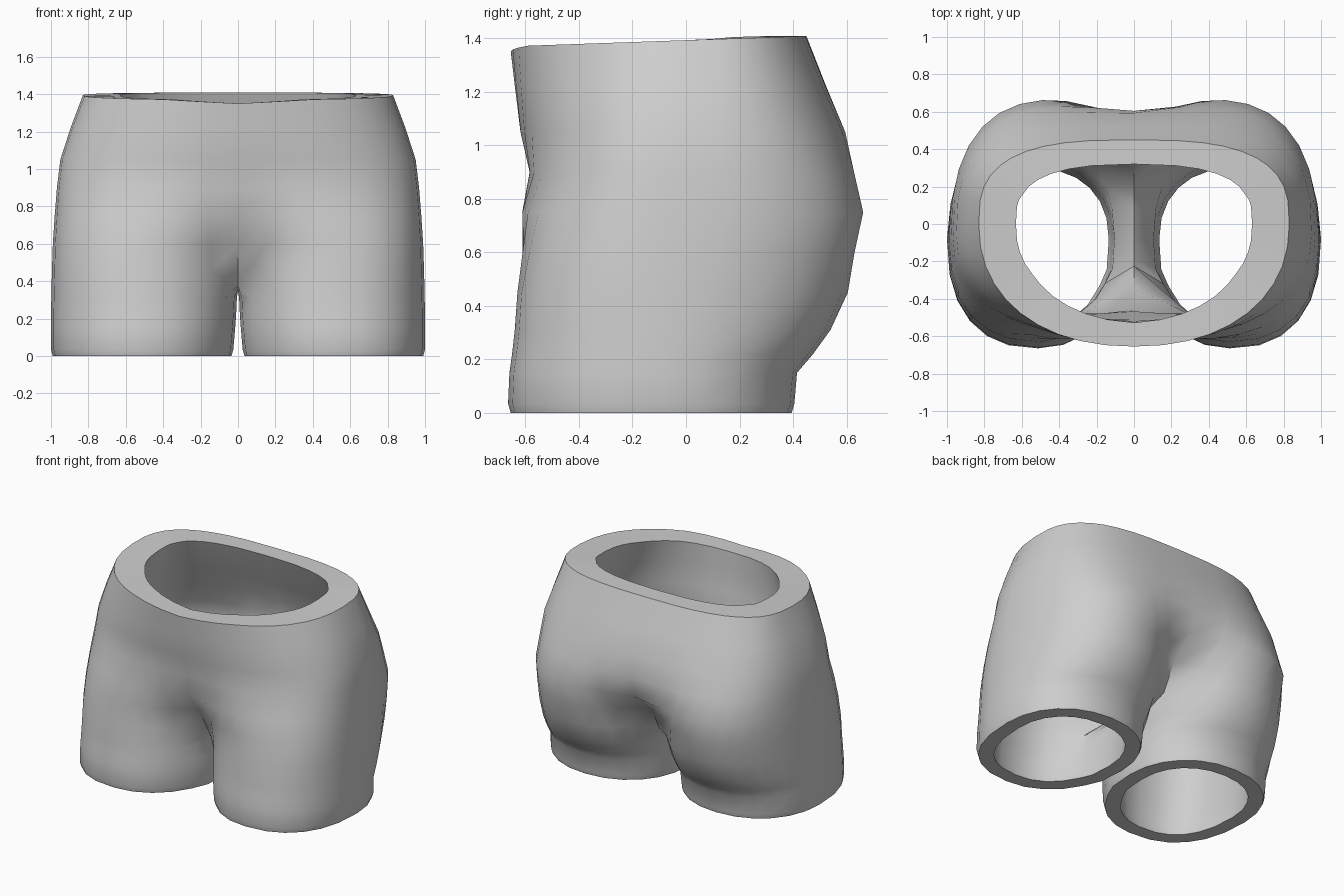
import bpy, bmesh, math
from mathutils import Vector

cube = bpy.data.objects.get("Cube")
if cube:
    bpy.data.objects.remove(cube, do_unlink=True)

ARC = 21      # points from front centre round the side to back centre
RING = 24     # points round a whole leg
CY = -0.08    # depth of the widest point of hips and legs


def oval(angle, cx, cy, half, front, back, powers):
    """Point on a squarish oval with its own front and back reach and roundness."""
    c, s = math.cos(math.radians(angle)), math.sin(math.radians(angle))
    power = powers[s > 0]
    x = cx + half * math.copysign(abs(c) ** (2 / power), c)
    reach = back - cy if s > 0 else cy - front
    return x, cy + reach * math.copysign(abs(s) ** (2 / power), s)


def leg_point(i, inner, outer, front, back):
    """Leg outline, squarest at its outer front corner."""
    angle = -150 + i * 360 / RING
    powers = (2.4 if angle > -90 else 2.1, 2.15)
    return oval(angle, (inner + outer) / 2, CY, (outer - inner) / 2, front, back, powers)


def torso_row(z, width, front, back, split):
    """Half a torso outline, blended from one oval toward two legs."""
    rise = min(1, max(0, (z - 0.9) / 0.5))
    row = []
    for i in range(ARC):
        tx, ty = oval(-90 + i * 180 / (ARC - 1), 0, CY * (1 - rise), width,
                      front, back, (2.2, 2.9))
        lx, ly = leg_point(i, 0, width, front, back)
        x, y = tx + (lx - tx) * split, ty + (ly - ty) * split
        row.append(Vector((0 if i in (0, ARC - 1) else x, y, z)))
    return row


def crotch_row(z, width, front, back):
    """Leg outline whose inner side is a saddle on the centre line."""
    row = []
    for i in range(RING):
        x, y = leg_point(i, 0, width, front, back)
        if 0 < i < ARC - 1:
            row.append(Vector((x, y, z)))
        else:
            y = (y - CY) * (0.8 if y < CY else 1.05)
            row.append(Vector((0, CY + y, 0.35 + 0.5 * y * y)))
    return row


def leg_row(z, inner, outer, front, back):
    return [Vector((*leg_point(i, inner, outer, front, back), z)) for i in range(RING)]


# Outline rows from waist to hem
rows = [torso_row(*r) for r in (
    (1.4, 0.83, -0.655, 0.45, 0),
    (1.22, 0.895, -0.645, 0.53, 0.02),
    (1.05, 0.95, -0.632, 0.61, 0.05),
    (0.9, 0.968, -0.615, 0.665, 0.17),
    (0.75, 0.98, -0.655, 0.71, 0.36),
    (0.6, 0.99, -0.635, 0.655, 0.75))]
rows.append(crotch_row(0.45, 0.995, -0.63, 0.605))
rows += [leg_row(*r) for r in (
    (0.31, 0.006, 0.998, -0.64, 0.54),
    (0.22, 0.01, 1, -0.65, 0.475),
    (0.15, 0.015, 1, -0.66, 0.415),
    (0.035, 0.025, 1, -0.665, 0.405),
    (0, 0.035, 0.99, -0.655, 0.395))]

# Waist edge tilts up to the back and dips at the front centre
for p in rows[0]:
    dip = max(0, 1 - abs(p.x) / 0.4) * 0.02 if p.y < 0 else 0
    p.z = 1.393 + 0.035 * p.y - dip

# Outer skin, both halves
bm = bmesh.new()
for side in (1, -1):
    grid = [[bm.verts.new((p.x * side, p.y, p.z)) for p in row] for row in rows]
    for a, b in zip(grid, grid[1:]):
        closed = len(a) == RING
        for i in range(RING if closed else ARC - 1):
            j = (i + 1) % RING
            quad = [b[i], b[j], a[j], a[i]]
            bm.faces.new(quad if side > 0 else quad[::-1])
bmesh.ops.remove_doubles(bm, verts=bm.verts[:], dist=0.0005)
bm.normal_update()

# Inner lining, thicker toward the waist, joined by flat rims
outer_faces = bm.faces[:]
rim_edges = [e for e in bm.edges if e.is_boundary]
rim_verts = {v for e in rim_edges for v in e.verts}
lining = {}
for v in bm.verts[:]:
    n = v.normal.copy()
    high = min(1, max(0, (v.co.z - 0.8) / 0.6))
    thick = 0.1 + high * (0.03 + 0.07 * min(1, 1.5 * abs(n.x)))
    if v in rim_verts:
        n.z = 0
        n.normalize()
    lining[v] = v.co - n * thick
lining = {v: bm.verts.new(co) for v, co in lining.items()}
for f in outer_faces:
    bm.faces.new([lining[v] for v in reversed(f.verts)])
for e in rim_edges:
    a, b = e.verts
    bm.faces.new((a, b, lining[b], lining[a]))
bmesh.ops.recalc_face_normals(bm, faces=bm.faces[:])

mesh = bpy.data.meshes.new("shorts")
bm.to_mesh(mesh)
bm.free()
shorts = bpy.data.objects.new("shorts", mesh)
bpy.context.collection.objects.link(shorts)

# Plain grey cloth
cloth = bpy.data.materials.new("grey cloth")
cloth.use_nodes = True
grey = (0.62, 0.62, 0.62, 1)
cloth.diffuse_color = grey
cloth.node_tree.nodes["Principled BSDF"].inputs["Base Color"].default_value = grey
mesh.materials.append(cloth)

bpy.ops.object.select_all(action='DESELECT')
shorts.select_set(True)
bpy.context.view_layer.objects.active = shorts
bpy.ops.object.shade_smooth_by_angle(angle=math.radians(50))
